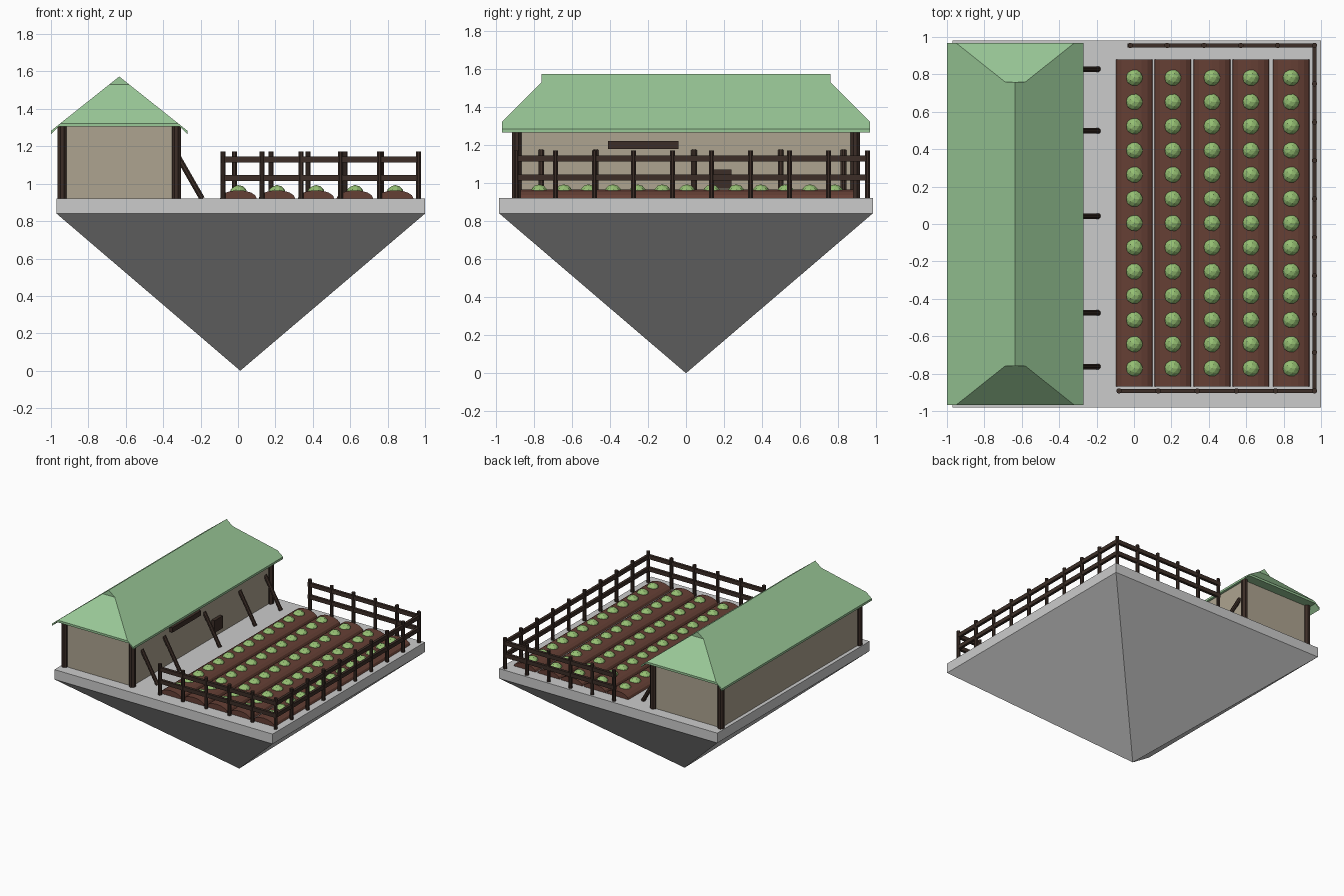
import bpy, bmesh, math
from mathutils import Vector

if "Cube" in bpy.data.objects:
    bpy.data.objects.remove(bpy.data.objects["Cube"])


def material(name, col):
    m = bpy.data.materials.new(name)
    m.diffuse_color = (*col, 1)
    m.use_nodes = True
    m.node_tree.nodes["Principled BSDF"].inputs["Base Color"].default_value = m.diffuse_color
    return m


GREEN = material("roof_green", (0.32, 0.58, 0.31))
LEAF = material("leaf_green", (0.30, 0.52, 0.17))
WOOD = material("dark_wood", (0.045, 0.027, 0.02))
WALL = material("plaster", (0.42, 0.37, 0.28))
SOIL = material("soil", (0.13, 0.05, 0.035))


def mesh_object(name, verts, faces, mat=None):
    me = bpy.data.meshes.new(name)
    me.from_pydata(verts, [], faces)
    bm = bmesh.new()
    bm.from_mesh(me)
    bmesh.ops.recalc_face_normals(bm, faces=bm.faces[:])
    bm.to_mesh(me)
    bm.free()
    ob = bpy.data.objects.new(name, me)
    bpy.context.collection.objects.link(ob)
    if mat:
        me.materials.append(mat)
    return ob


def box(name, x, y, z, mat=None):
    v = [(a, b, c) for a in x for b in y for c in z]
    f = [(0, 1, 3, 2), (4, 6, 7, 5), (0, 4, 5, 1), (2, 3, 7, 6), (0, 2, 6, 4), (1, 5, 7, 3)]
    return mesh_object(name, v, f, mat)


def rod(name, p, q, r, mat=WOOD, sides=8):
    p, q = Vector(p), Vector(q)
    rot = (q - p).to_track_quat('Z', 'Y')
    ring = [rot @ Vector((r * math.cos(t), r * math.sin(t), 0))
            for t in (math.tau * (i + 0.5) / sides for i in range(sides))]
    v = [p + o for o in ring] + [q + o for o in ring]
    f = [(i, (i + 1) % sides, sides + (i + 1) % sides, sides + i) for i in range(sides)]
    f += [tuple(range(sides)), tuple(range(sides, 2 * sides))]
    return mesh_object(name, v, f, mat)


# Ground slab and inverted pyramid
X0, X1, Y1, GROUND = -0.97, 1.0, 0.982, 0.92
box("ground_slab", (X0, X1), (-Y1, Y1), (0.84, GROUND))
mesh_object("rock_pyramid",
            [(X0, -Y1, 0.84), (X1, -Y1, 0.84), (X1, Y1, 0.84), (X0, Y1, 0.84), (0.012, 0, 0)],
            [(0, 1, 2, 3), (0, 1, 4), (1, 2, 4), (2, 3, 4), (3, 0, 4)])

# House walls: end walls and butted side panels
HL, HR, HY, WT = -0.94, -0.332, 0.89, 0.03
for n, y in (("front_wall", -HY), ("back_wall", HY - WT)):
    box(n, (HL, HR), (y, y + WT), (GROUND, 1.31), WALL)
for n, x, cuts in (("left_wall", HL, (-HY + WT, -0.5, 0.03, HY - WT)),
                   ("right_wall", HR - WT, (-HY + WT, 0.09, 0.465, HY - WT))):
    for a, b in zip(cuts, cuts[1:]):
        box(n, (x, x + WT), (a, b), (GROUND, 1.31), WALL)

# Corner posts
for x in (-0.94, -0.33):
    for y in (-HY, HY):
        rod("corner_post", (x, y, GROUND), (x, y, 1.31), 0.026)

# Window shutter rail and wall box on the garden side
box("window_lintel", (HR - 0.01, -0.305), (-0.41, -0.04), (1.18, 1.22), WOOD)
box("wall_box", (HR - 0.01, -0.305), (0.135, 0.24), (0.97, 1.07), WOOD)

# Leaning braces
for y in (-0.762, -0.475, 0.042, 0.498, 0.828):
    rod("brace", (-0.192, y, GROUND), (-0.335, y, 1.17), 0.016)

# Hip-and-gable roof: half profile mirrored in x and y
XC, RY, ridge, slope = -0.635, 0.967, 1.573, 0.795


def top(h):
    return ridge - slope * h


half = [(0.365, 1.265, RY), (0.365, top(0.365), RY), (0.315, top(0.315), RY),
        (0.055, top(0.055), 0.76), (0.325, 1.305, RY)]  # lip, eave, hip base, hip top, soffit
verts, idx = [], {}
for sy in (-1, 1):
    for sx in (-1, 1):
        for k, (h, z, y) in enumerate(half):
            idx[sx, sy, k] = len(verts)
            verts.append((XC + sx * h, sy * y, z))
    idx['r', sy] = len(verts)
    verts.append((XC, sy * 0.76, ridge))
faces = []
for sx in (-1, 1):
    g = lambda s, k: idx[sx, s, k]
    faces.append([g(-1, 1), g(1, 1), g(1, 2), g(1, 3), idx['r', 1],
                  idx['r', -1], g(-1, 3), g(-1, 2)])
    faces.append([g(-1, 0), g(1, 0), g(1, 1), g(-1, 1)])
    faces.append([g(-1, 4), g(1, 4), g(1, 0), g(-1, 0)])
for s in (-1, 1):
    L = [idx[-1, s, k] for k in range(5)]
    R = [idx[1, s, k] for k in range(5)]
    faces += [[L[4], L[0], L[1], L[2], R[2], R[1], R[0], R[4]],
              [L[2], R[2], R[3], L[3]], [L[3], R[3], idx['r', s]]]
faces.append([idx[-1, -1, 4], idx[1, -1, 4], idx[1, 1, 4], idx[-1, 1, 4]])
mesh_object("roof", verts, faces, GREEN)

# Soil ridges with a domed section
ROWS = (0.002, 0.208, 0.417, 0.625, 0.84)
N = 8
for xc in ROWS:
    prof = [(xc + 0.098 * math.cos(math.pi * i / N), GROUND + 0.045 * math.sin(math.pi * i / N))
            for i in range(N + 1)]
    v = [(x, -0.87, z) for x, z in prof] + [(x, 0.88, z) for x, z in prof]
    n = N + 1
    f = [(i, (i + 1) % n, n + (i + 1) % n, n + i) for i in range(n)]
    f += [tuple(range(n)), tuple(range(n, 2 * n))]
    mesh_object("soil_row", v, f, SOIL)

# Cabbage plants sharing one faceted mesh
leaf = bpy.data.meshes.new("plant")
bm = bmesh.new()
bmesh.ops.create_icosphere(bm, subdivisions=2, radius=0.048)
bm.to_mesh(leaf)
bm.free()
leaf.materials.append(LEAF)
for x in ROWS:
    for i in range(13):
        ob = bpy.data.objects.new("plant", leaf)
        ob.location = (x, -0.772 + i * 0.1295, 0.945)
        bpy.context.collection.objects.link(ob)

# Fence posts
FX, FY0, FY1 = 0.965, -0.892, 0.955
posts = [(-0.08 + i * 0.209, FY0) for i in range(6)]
posts += [(-0.02 + i * 0.197, FY1) for i in range(6)]
posts += [(FX, FY0 + (FY1 - FY0) * i / 9) for i in range(1, 9)]
for x, y in posts:
    rod("fence_post", (x, y, GROUND), (x, y, 1.172), 0.0145)

# Fence rails
for z in (1.03, 1.13):
    zz = (z - 0.016, z + 0.016)
    box("front_rail", (-0.09, 0.975), (FY0 - 0.011, FY0 + 0.011), zz, WOOD)
    box("back_rail", (-0.035, 0.975), (FY1 - 0.011, FY1 + 0.011), zz, WOOD)
    box("side_rail", (FX - 0.011, FX + 0.011), (FY0, FY1), zz, WOOD)
